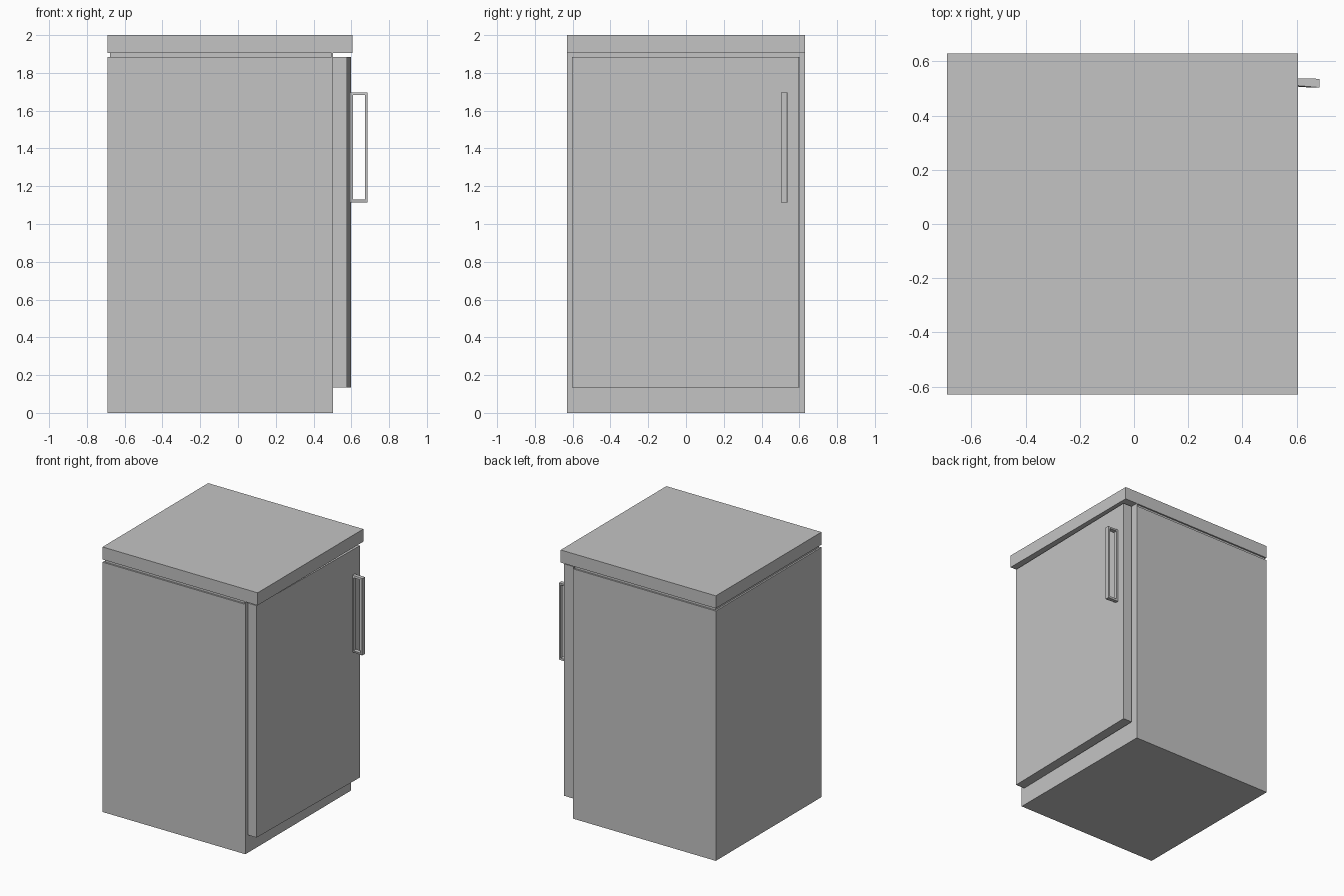
import bpy
import bmesh
from mathutils import Matrix, Vector

default = bpy.data.objects.get("Cube")
if default:
    bpy.data.objects.remove(default, do_unlink=True)

GREY = (0.55, 0.55, 0.55, 1)
grey = bpy.data.materials.new("light grey")
grey.use_nodes = True
grey.diffuse_color = GREY
grey.node_tree.nodes["Principled BSDF"].inputs["Base Color"].default_value = GREY


def finish(name, bm):
    bmesh.ops.recalc_face_normals(bm, faces=bm.faces)
    mesh = bpy.data.meshes.new(name)
    bm.to_mesh(mesh)
    bm.free()
    mesh.materials.append(grey)
    obj = bpy.data.objects.new(name, mesh)
    bpy.context.collection.objects.link(obj)
    return obj


def box(name, low, high):
    low, high = Vector(low), Vector(high)
    bm = bmesh.new()
    bmesh.ops.create_cube(bm, size=1)
    for v in bm.verts:
        v.co = (low + high) / 2 + v.co * (high - low)
    return finish(name, bm)


# Cabinet with a narrow recessed neck below the worktop
FRONT, SIDE, BACK = 0.503, 0.63, -0.69
box("cabinet_body", (BACK, -SIDE, 0), (FRONT, SIDE, 1.885))
box("recessed_neck", (BACK + 0.012, -SIDE + 0.012, 1.885), (0.496, SIDE - 0.012, 1.905))
box("front_rail", (0.496, -SIDE, 1.885), (FRONT, SIDE, 1.905))
box("worktop", (BACK, -SIDE, 1.905), (0.605, SIDE, 2))

# Door, hinged at its -y edge and standing very slightly open
HINGE = Vector((FRONT, -0.602, 0))
THICK = 0.074
door = box("door", (FRONT, -0.602, 0.135), (FRONT + THICK, 0.6, 1.885))

# Handle: a closed rectangular frame with a slim bar against the door
face = FRONT + THICK
outer = [(face, 1.115), (face + 0.088, 1.115), (face + 0.088, 1.695), (face, 1.695)]
inner = [(face + 0.013, 1.13), (face + 0.075, 1.13), (face + 0.075, 1.682), (face + 0.013, 1.682)]
bm = bmesh.new()
ring = [[bm.verts.new((x, 0.507, z)) for x, z in loop] for loop in (outer, inner)]
for i in range(4):
    j = (i + 1) % 4
    bm.faces.new((ring[0][i], ring[0][j], ring[1][j], ring[1][i]))
out = bmesh.ops.extrude_face_region(bm, geom=bm.faces[:])
moved = [g for g in out["geom"] if isinstance(g, bmesh.types.BMVert)]
bmesh.ops.translate(bm, verts=moved, vec=(0, 0.032, 0))
# Taper the edge that meets the door
for v in bm.verts:
    if v.co.x < face + 0.001 and v.co.y < 0.52:
        v.co.y += 0.006
handle = finish("door_handle", bm)

swing = Matrix.Translation(HINGE) @ Matrix.Rotation(-0.0175, 4, "Z") @ Matrix.Translation(-HINGE)
for obj in (door, handle):
    obj.data.transform(swing)
